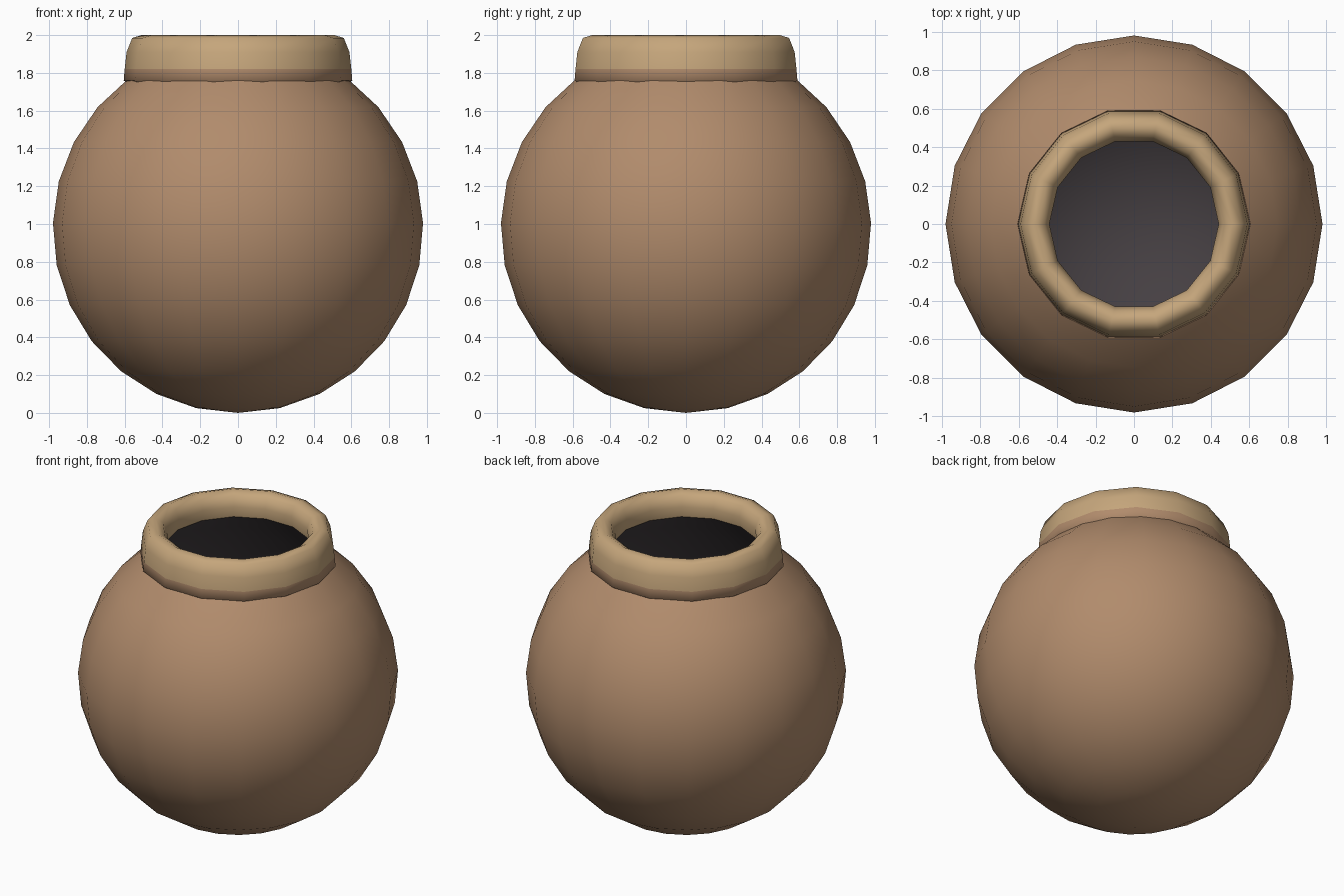
import bpy, bmesh, math

if "Cube" in bpy.data.objects:
    bpy.data.objects.remove(bpy.data.objects["Cube"])


def material(name, rgb):
    m = bpy.data.materials.new(name)
    m.diffuse_color = (*rgb, 1)
    m.use_nodes = True
    m.node_tree.nodes["Principled BSDF"].inputs["Base Color"].default_value = m.diffuse_color
    return m


def lathe(name, profile, sides, mat, inward=False):
    """Revolve (radius, height) points about z; radius 0 makes a pole."""
    bm = bmesh.new()
    rings = []
    for r, z in profile:
        if r == 0:
            rings.append([bm.verts.new((0, 0, z))] * sides)
        else:
            rings.append([bm.verts.new((r * math.cos(2 * math.pi * i / sides),
                                        r * math.sin(2 * math.pi * i / sides), z))
                          for i in range(sides)])
    for a, b in zip(rings, rings[1:]):
        for i in range(sides):
            j = (i + 1) % sides
            corners = list(dict.fromkeys((a[i], a[j], b[j], b[i])))
            face = bm.faces.new(corners)
            if inward:
                face.normal_flip()
    mesh = bpy.data.meshes.new(name)
    bm.to_mesh(mesh)
    bm.free()
    mesh.materials.append(mat)
    mesh.shade_smooth()
    obj = bpy.data.objects.new(name, mesh)
    bpy.context.collection.objects.link(obj)
    return obj


def globe(radius, centre, top_z, steps):
    """Profile of a sphere from its bottom pole up to a cut-off height."""
    end = math.acos((centre - top_z) / radius)
    return [(0 if k == 0 else radius * math.sin(end * k / steps),
             centre - radius * math.cos(end * k / steps)) for k in range(steps + 1)]


clay = material("clay", (0.44, 0.26, 0.15))
sand = material("pale_clay", (0.56, 0.38, 0.2))
dark = material("dark_inside", (0.06, 0.05, 0.055))

# Round body, open at the neck
lathe("pot_body", globe(0.98, 0.98, 1.77, 11), 20, clay)

# Lower neck in body colour, blending into the collar
lathe("neck", [(0.575, 1.74), (0.605, 1.76), (0.6, 1.82)], 14, clay)

# Thick pale collar with a rounded lip
lathe("collar", [(0.6, 1.82), (0.59, 1.91), (0.56, 1.985), (0.51, 2.0),
                 (0.465, 1.975), (0.44, 1.91), (0.45, 1.84)], 14, sand)

# Dark hollow inside
lathe("inside", globe(0.935, 0.98, 1.72, 9) + [(0.45, 1.84)], 14, dark, inward=True)
